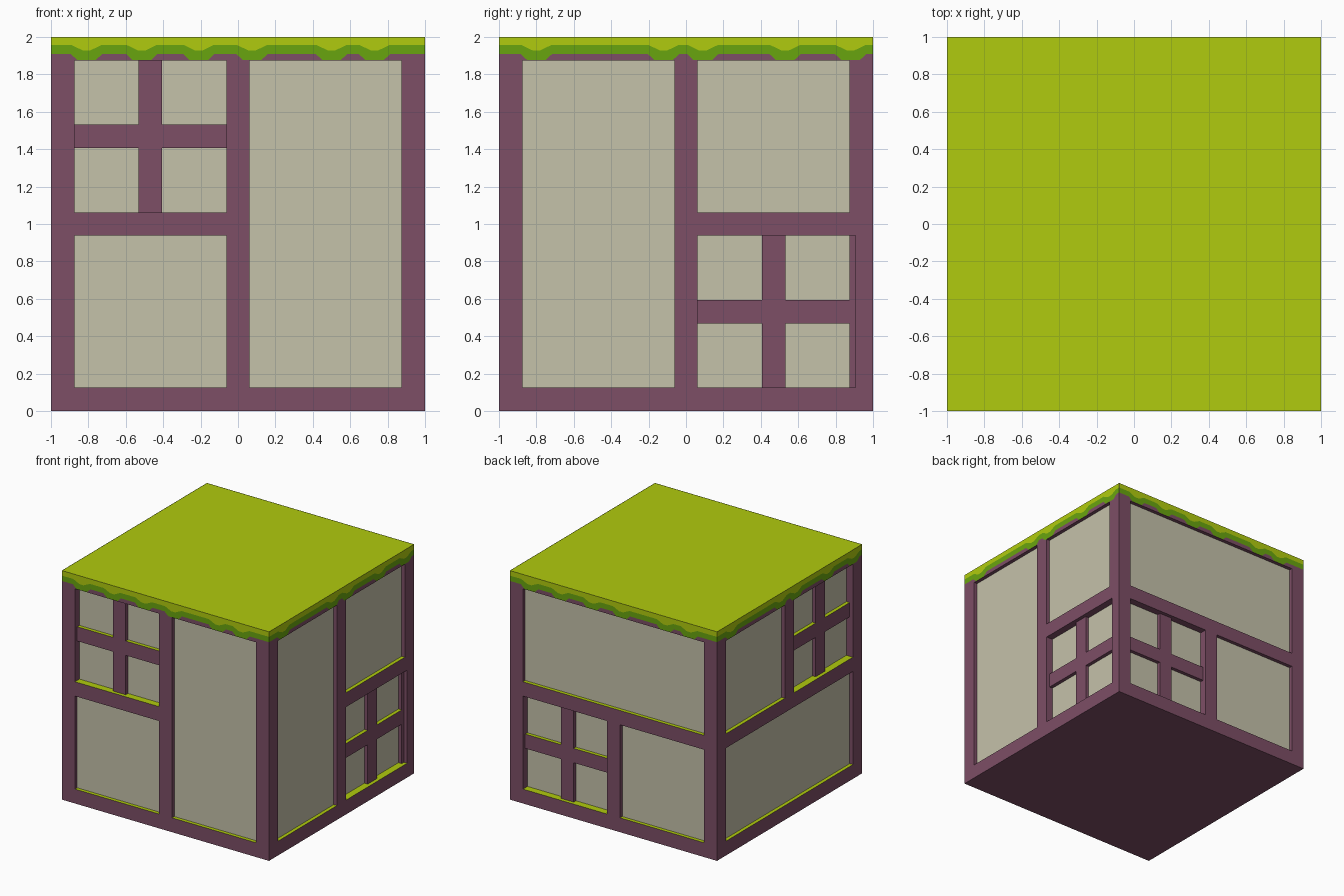
import bpy, bmesh, math
from mathutils import Matrix

if "Cube" in bpy.data.objects:
    bpy.data.objects.remove(bpy.data.objects["Cube"])


def material(name, r, g, b):
    def lin(c):
        c /= 255
        return c / 12.92 if c <= 0.04045 else ((c + 0.055) / 1.055) ** 2.4
    m = bpy.data.materials.new(name)
    m.diffuse_color = (lin(r), lin(g), lin(b), 1)
    m.use_nodes = True
    m.node_tree.nodes["Principled BSDF"].inputs["Base Color"].default_value = m.diffuse_color
    return m


TIMBER = material("purple timber", 125, 78, 102)
PLASTER = material("beige plaster", 197, 194, 170)
LIME = material("lime grass", 176, 203, 14)
GREEN = material("dark grass", 105, 165, 15)
MATS = [TIMBER, PLASTER, LIME]

S = 1 / 32            # panel and glazing bar depth
D = 1 / 16            # window pane depth
LO, MID0, MID1, HI = 0.125, 0.9375, 1.0625, 1.875   # rail heights
E, C = 0.875, 0.0625  # post edges


def finish(name, bm, mats, turn=0):
    bmesh.ops.transform(bm, matrix=Matrix.Rotation(turn, 4, 'Z'), verts=bm.verts)
    me = bpy.data.meshes.new(name)
    bm.to_mesh(me)
    bm.free()
    for m in mats:
        me.materials.append(m)
    ob = bpy.data.objects.new(name, me)
    bpy.context.collection.objects.link(ob)
    return ob


def panel(u0, u1, z0, z1):
    return [(u0, u1, z0, z1, S, 1)]


def window(u0, u1, z0, z1, rim=0.0):
    # sunken panes crossed by two glazing bars
    u, z = (u0 + u1) / 2, (z0 + z1) / 2
    r = [(u0, u1, z0, z1, D, 1), (u - C, u + C, z0, z1, S, 0), (u0, u1, z - C, z + C, S, 0)]
    if rim:
        r.append((u1, u1 + rim, z0, z1, S, 0))
    return r


def facade(name, rects, turn):
    """Stepped wall: each rectangle (u0,u1,z0,z1,depth,material) is sunk into the frame."""
    us = sorted({-1, 1} | {v for r in rects for v in r[:2]})
    zs = sorted({0, 2} | {v for r in rects for v in r[2:4]})

    def cell(i, j):
        u, z = (us[i] + us[i + 1]) / 2, (zs[j] + zs[j + 1]) / 2
        hit = (0, 0)
        for u0, u1, z0, z1, d, m in rects:
            if u0 < u < u1 and z0 < z < z1:
                hit = (d, m)
        return hit

    bm = bmesh.new()

    def quad(pts, mat):
        bm.faces.new([bm.verts.new(p) for p in pts]).material_index = mat

    for i in range(len(us) - 1):
        for j in range(len(zs) - 1):
            a, b, c, e = us[i], us[i + 1], zs[j], zs[j + 1]
            d, m = cell(i, j)
            y = d - 1
            quad([(a, y, c), (b, y, c), (b, y, e), (a, y, e)], m)
            # reveal towards the next cell on the right
            if i < len(us) - 2:
                d2 = cell(i + 1, j)[0]
                if d2 != d:
                    quad([(b, y, c), (b, d2 - 1, c), (b, d2 - 1, e), (b, y, e)], 0)
            # sill or lintel towards the next cell above; sills are grassy
            if j < len(zs) - 2:
                d2 = cell(i, j + 1)[0]
                if d2 != d:
                    quad([(a, y, e), (b, y, e), (b, d2 - 1, e), (a, d2 - 1, e)], 2 if d2 > d else 0)
    bmesh.ops.remove_doubles(bm, verts=bm.verts, dist=1e-5)
    bmesh.ops.dissolve_limit(bm, angle_limit=0.01, verts=bm.verts, edges=bm.edges,
                             delimit={'MATERIAL'})
    finish(name, bm, MATS, turn)


def fringe(name, mat, centres, base, low, w1, w2, out, turn):
    """Thin grass plate whose lower edge hangs down at each centre."""
    line = [(-1, base)]
    for c in centres:
        line += [(c - w2, base), (c - w1, low), (c + w1, low), (min(c + w2, 0.995), base)]
    line.append((1, base))
    bm = bmesh.new()
    y = -1 - out
    rows = [(bm.verts.new((u, y, z)), bm.verts.new((u, y, 2))) for u, z in line]
    for (a, b), (c, d) in zip(rows, rows[1:]):
        bm.faces.new((a, c, d, b))
    finish(name, bm, [mat], turn)


FRONT_DRIPS = [-0.81, -0.515, -0.21, 0.075, 0.5, 0.73]
SIDE_DRIPS = [-0.8, -0.12, 0.09, 0.53, 0.88]

sides = {
    "front": (window(-E, -C, MID1, HI) + panel(-E, -C, LO, MID0) + panel(C, E, LO, HI), FRONT_DRIPS),
    "right": (panel(-E, -C, LO, HI) + panel(C, E, MID1, HI) + window(C, E, LO, MID0, S), SIDE_DRIPS),
    "back": (panel(-E, E, MID1, HI) + window(-E, -C, LO, MID0) + panel(C, E, LO, MID0), FRONT_DRIPS),
    "left": (panel(-E, -C, MID1, HI) + window(C, E, MID1, HI) + panel(-E, E, LO, MID0), SIDE_DRIPS),
}
for k, (side, (rects, drips)) in enumerate(sides.items()):
    turn = k * math.pi / 2
    facade(side + "_wall", rects, turn)
    fringe(side + "_dark_grass", GREEN, drips, 1.91, 1.877, 0.05, 0.085, 0.001, turn)
    fringe(side + "_lime_grass", LIME, drips, 1.957, 1.928, 0.02, 0.08, 0.002, turn)

# grass roof and timber floor
for name, z, mat in (("grass_roof", 2, LIME), ("floor", 0, TIMBER)):
    bm = bmesh.new()
    corners = [(-1, -1), (1, -1), (1, 1), (-1, 1)]
    if z == 0:
        corners.reverse()
    bm.faces.new([bm.verts.new((x, y, z)) for x, y in corners])
    finish(name, bm, [mat])
